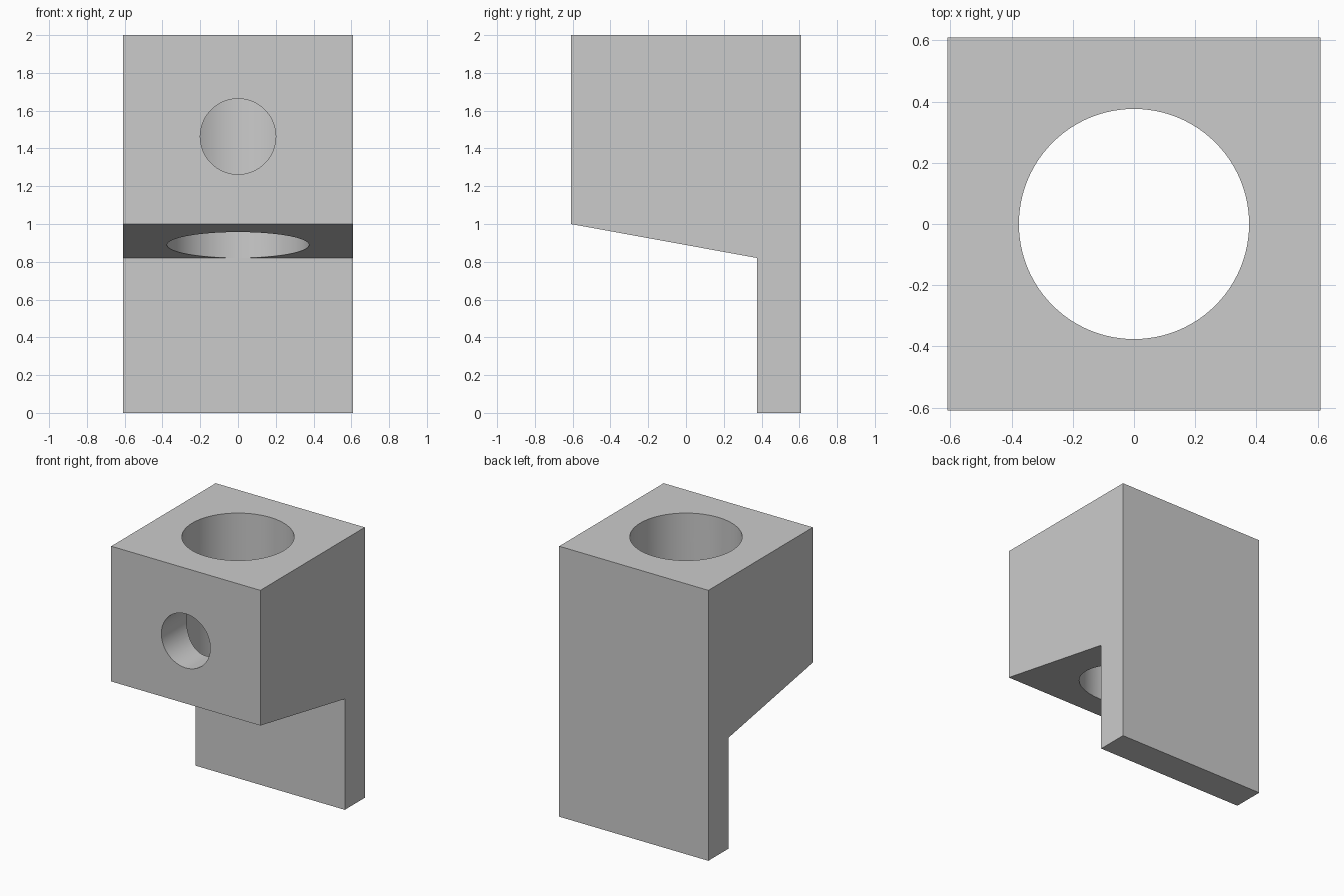
import bpy, bmesh
from math import radians

if "Cube" in bpy.data.objects:
    bpy.data.objects.remove(bpy.data.objects["Cube"])

HALF = 0.61

# Bracket body: side profile (y, z) extruded across x
profile = [(-HALF, 1.0), (0.377, 0.82), (0.377, 0), (HALF, 0), (HALF, 2), (-HALF, 2)]
bm = bmesh.new()
face = bm.faces.new([bm.verts.new((-HALF, y, z)) for y, z in profile])
ext = bmesh.ops.extrude_face_region(bm, geom=[face])
moved = [g for g in ext["geom"] if isinstance(g, bmesh.types.BMVert)]
bmesh.ops.translate(bm, verts=moved, vec=(2 * HALF, 0, 0))
bmesh.ops.recalc_face_normals(bm, faces=bm.faces)
mesh = bpy.data.meshes.new("bracket_body")
bm.to_mesh(mesh)
bm.free()
body = bpy.data.objects.new("bracket_body", mesh)
bpy.context.collection.objects.link(body)


def cut_hole(name, radius, depth, location, tilt=0):
    bpy.ops.mesh.primitive_cylinder_add(vertices=96, radius=radius, depth=depth,
                                        location=location, rotation=(tilt, 0, 0))
    cutter = bpy.context.object
    cutter.name = name
    cutter.hide_render = True
    mod = body.modifiers.new(name, 'BOOLEAN')
    mod.operation = 'DIFFERENCE'
    mod.solver = 'EXACT'
    mod.object = cutter
    bpy.ops.object.select_all(action='DESELECT')
    body.select_set(True)
    bpy.context.view_layer.objects.active = body
    bpy.ops.object.modifier_apply(modifier=mod.name)
    bpy.data.objects.remove(cutter, do_unlink=True)


# Vertical bore, then the front screw hole running into it
cut_hole("vertical_bore", 0.376, 2.0, (0, 0, 1.6))
cut_hole("screw_hole", 0.2, 0.8, (0, -0.5, 1.463), radians(90))

# Smooth hole walls, crisp edges
bpy.ops.object.shade_smooth_by_angle(angle=radians(30))
